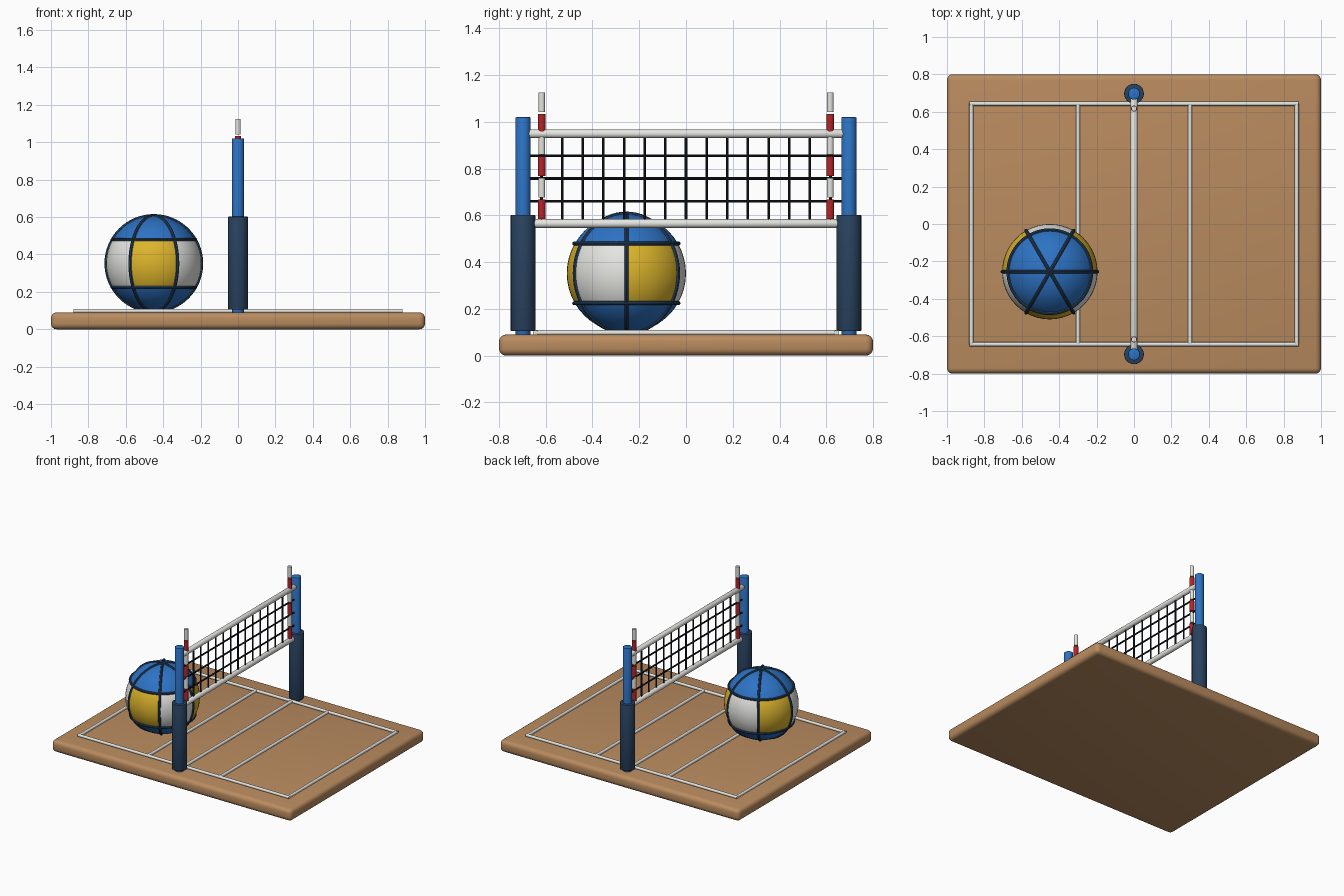
import bpy, bmesh, math
from mathutils import Vector

if "Cube" in bpy.data.objects:
    bpy.data.objects.remove(bpy.data.objects["Cube"])


def mat(name, rgb):
    m = bpy.data.materials.new(name)
    m.diffuse_color = (*rgb, 1)
    m.use_nodes = True
    m.node_tree.nodes["Principled BSDF"].inputs["Base Color"].default_value = m.diffuse_color
    return m


TAN = mat("sand tan", (0.49, 0.26, 0.115))
BLUE = mat("bright blue", (0.026, 0.17, 0.55))
NAVY = mat("navy", (0.022, 0.055, 0.115))
WHITE = mat("off white", (0.78, 0.78, 0.75))
YELLOW = mat("yellow", (0.72, 0.46, 0.025))
RED = mat("red", (0.47, 0.018, 0.02))
BLACK = mat("net black", (0.01, 0.012, 0.018))


def finish(name, bm, mats, smooth=True):
    me = bpy.data.meshes.new(name)
    bm.to_mesh(me)
    bm.free()
    for m in mats:
        me.materials.append(m)
    ob = bpy.data.objects.new(name, me)
    bpy.context.collection.objects.link(ob)
    if smooth:
        bpy.ops.object.select_all(action='DESELECT')
        ob.select_set(True)
        bpy.context.view_layer.objects.active = ob
        bpy.ops.object.shade_smooth_by_angle(angle=math.radians(35))
    return ob


def rod(name, a, b, r, m, sides=24, bevel=0.0):
    """Cylinder from point a to point b."""
    a, b = Vector(a), Vector(b)
    bm = bmesh.new()
    bmesh.ops.create_cone(bm, cap_ends=True, segments=sides, radius1=r,
                          radius2=r, depth=(b - a).length)
    if bevel:
        rims = [e for e in bm.edges if abs(e.verts[0].co.z - e.verts[1].co.z) < 1e-5]
        bmesh.ops.bevel(bm, geom=rims, offset=bevel, segments=2,
                        profile=0.5, affect='EDGES')
    rot = Vector((0, 0, 1)).rotation_difference(b - a)
    for v in bm.verts:
        v.co = rot @ v.co + (a + b) / 2
    return finish(name, bm, [m])


def ring(name, centre, radius, thick, m, azimuth=None):
    """Flat ring, or an upright one turned to the given azimuth."""
    bm = bmesh.new()
    n, k = 64, 8
    grid = []
    for i in range(n):
        t = 2 * math.pi * i / n
        row = []
        for j in range(k):
            p = 2 * math.pi * j / k
            d, h = radius + thick * math.cos(p), thick * math.sin(p)
            if azimuth is None:
                co = Vector((d * math.cos(t), d * math.sin(t), h))
            else:
                c, s = math.cos(azimuth), math.sin(azimuth)
                u = d * math.cos(t)
                co = Vector((u * c + h * s, u * s - h * c, d * math.sin(t)))
            row.append(bm.verts.new(co + Vector(centre)))
        grid.append(row)
    for i in range(n):
        for j in range(k):
            i2, j2 = (i + 1) % n, (j + 1) % k
            bm.faces.new((grid[i][j], grid[i2][j], grid[i2][j2], grid[i][j2]))
    bmesh.ops.recalc_face_normals(bm, faces=bm.faces)
    return finish(name, bm, [m])


# Court slab with rounded edges
bm = bmesh.new()
bmesh.ops.create_cube(bm, size=1)
for v in bm.verts:
    v.co = Vector((v.co.x * 2, v.co.y * 1.6, v.co.z * 0.09 + 0.045))
bmesh.ops.bevel(bm, geom=bm.edges[:], offset=0.03, segments=4,
                profile=0.5, affect='EDGES')
finish("court_slab", bm, [TAN])

# Court lines
LX, LY, LZ = 0.87, 0.643, 0.098
for s in (-1, 1):
    rod("side_line", (-LX - 0.01, s * LY, LZ), (LX + 0.01, s * LY, LZ), 0.011, WHITE, 12)
for x in (-LX, -0.3, 0, 0.3, LX):
    rod("cross_line", (x, -LY, LZ), (x, LY, LZ), 0.011, WHITE, 12)

# Posts, pads and striped antennas
for s in (-1, 1):
    rod("post", (0, s * 0.697, 0.085), (0, s * 0.697, 1.02), 0.032, BLUE, 24, 0.004)
    rod("post_pad", (0, s * 0.697, 0.105), (0, s * 0.697, 0.602), 0.053, NAVY, 24, 0.004)
    for i in range(6):
        z = 0.585 + i * 0.0915
        rod("antenna_band", (0, s * 0.617, z), (0, s * 0.617, z + 0.083),
            0.0145 if i % 2 else 0.0165, WHITE if i % 2 else RED, 16)

# Net tapes
rod("top_tape", (0, -0.675, 0.949), (0, 0.675, 0.949), 0.019, WHITE, 20, 0.006)
rod("bottom_tape", (0, -0.675, 0.565), (0, 0.675, 0.565), 0.019, WHITE, 20, 0.006)

# Net cords
for k in range(-7, 8):
    rod("net_upright", (0, k * 0.0883, 0.565), (0, k * 0.0883, 0.949), 0.0055, BLACK, 8)
for z in (0.66, 0.757, 0.855):
    rod("net_cord", (0, -0.67, z), (0, 0.67, z), 0.006, BLACK, 8)

# Ball: blue caps, alternating white and yellow side panels
C, R = Vector((-0.45, -0.255, 0.352)), 0.255
bm = bmesh.new()
bmesh.ops.create_uvsphere(bm, u_segments=48, v_segments=24, radius=R)
for f in bm.faces:
    c = f.calc_center_median()
    sector = int((math.atan2(c.y, c.x) % (2 * math.pi)) / (math.pi / 3))
    f.material_index = 0 if abs(c.z) > R / 2 else 1 + sector % 2
bmesh.ops.translate(bm, verts=bm.verts, vec=C)
finish("ball", bm, [BLUE, YELLOW, WHITE])

# Ball seams
for i in range(3):
    ring("ball_upright_seam", C, R, 0.009, NAVY, i * math.pi / 3)
for s in (-1, 1):
    ring("ball_level_seam", C + Vector((0, 0, s * R / 2)), R * math.cos(math.pi / 6) + 0.002,
         0.009, NAVY)
